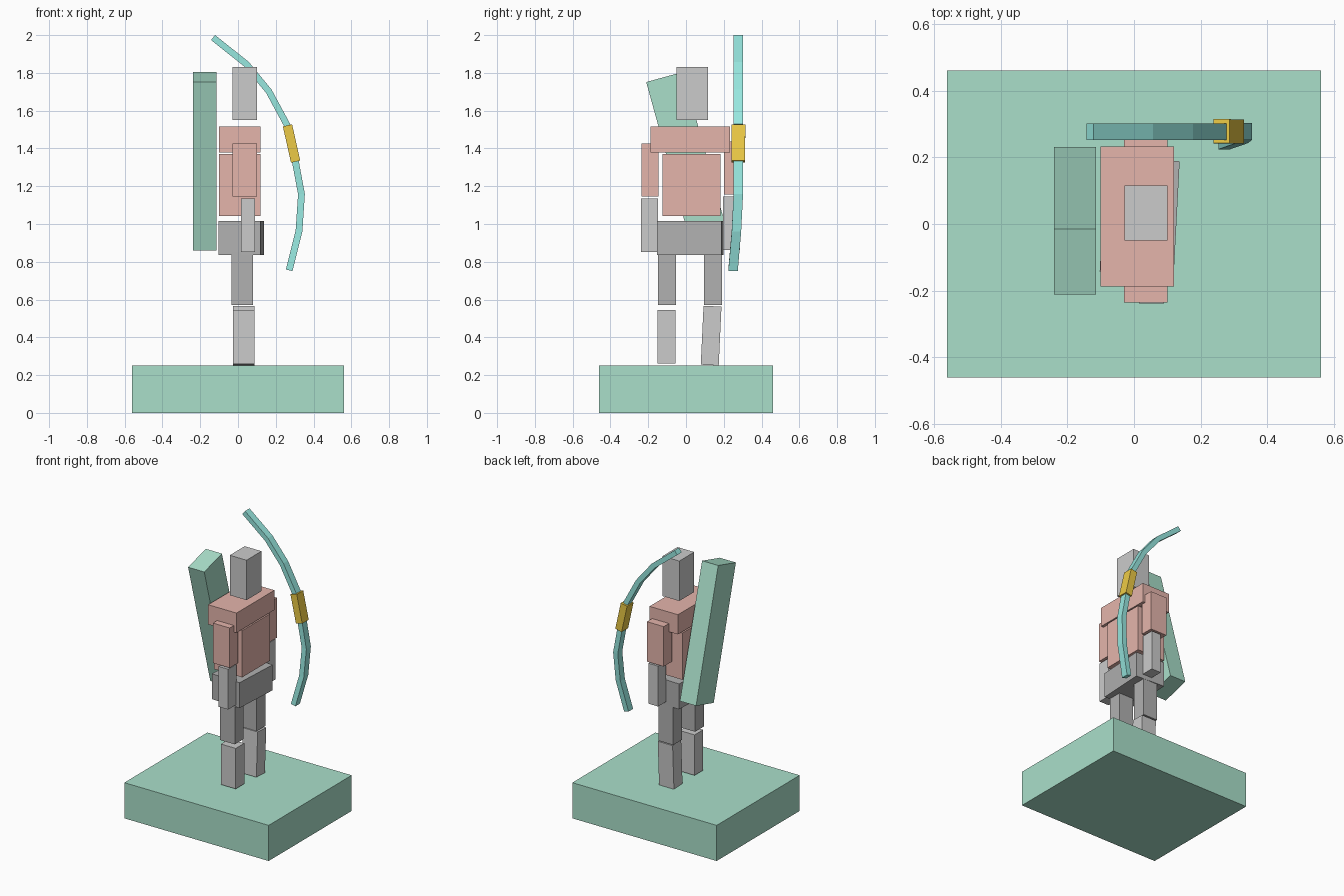
import bpy, bmesh
from math import radians
from mathutils import Vector, Euler

if "Cube" in bpy.data.objects:
    bpy.data.objects.remove(bpy.data.objects["Cube"])


def material(name, rgb):
    m = bpy.data.materials.new(name)
    m.diffuse_color = (*rgb, 1)
    m.use_nodes = True
    m.node_tree.nodes["Principled BSDF"].inputs["Base Color"].default_value = m.diffuse_color
    return m


GREEN = material("green", (0.40, 0.74, 0.59))
RED = material("red", (0.78, 0.46, 0.41))
DARK = material("dark_grey", (0.44, 0.44, 0.44))
TEAL = material("teal", (0.31, 0.80, 0.74))
ORANGE = material("orange", (0.84, 0.59, 0.06))


def finish(name, bm, mat):
    bmesh.ops.recalc_face_normals(bm, faces=bm.faces)
    me = bpy.data.meshes.new(name)
    bm.to_mesh(me)
    bm.free()
    ob = bpy.data.objects.new(name, me)
    bpy.context.collection.objects.link(ob)
    if mat:
        me.materials.append(mat)
    return ob


def box(name, center, size, mat=None, rot=(0, 0, 0)):
    bm = bmesh.new()
    bmesh.ops.create_cube(bm, size=1)
    bmesh.ops.scale(bm, vec=size, verts=bm.verts)
    ob = finish(name, bm, mat)
    ob.location = center
    ob.rotation_euler = Euler([radians(a) for a in rot])
    return ob


def strip(name, pts, thick, width, mat):
    """Mitred rectangular bar along a path bending in the xz plane."""
    pts = [Vector(p) for p in pts]
    bm = bmesh.new()
    rings = []
    for i, p in enumerate(pts):
        t = pts[min(i + 1, len(pts) - 1)] - pts[max(i - 1, 0)]
        n = Vector((t.z, 0, -t.x)).normalized() * thick / 2
        w = Vector((0, width / 2, 0))
        rings.append([bm.verts.new(p + o) for o in (n + w, n - w, -n - w, w - n)])
    for a, b in zip(rings, rings[1:]):
        for j in range(4):
            k = (j + 1) % 4
            bm.faces.new((a[j], a[k], b[k], b[j]))
    bm.faces.new(rings[0])
    bm.faces.new(rings[-1])
    return finish(name, bm, mat)


# Plinth
box("base", (0, 0, 0.125), (1.12, 0.92, 0.25), GREEN)

# Body
box("head", (0.036, 0.033, 1.69), (0.13, 0.166, 0.28))
box("shoulders", (0.01, 0.022, 1.448), (0.22, 0.42, 0.138), RED)
box("torso", (0.01, 0.029, 1.206), (0.22, 0.308, 0.328), RED)
box("hips", (0.017, 0.023, 0.926), (0.222, 0.342, 0.178), DARK, (0, 0, -3))

# Arms
for side, y, dz in (("right", -0.19, 0), ("left", 0.245, 0.012)):
    box(side + "_upper_arm", (0.035, y, 1.285 + dz), (0.13, 0.09, 0.28), RED)
    box(side + "_forearm", (0.053, y - 0.003, 0.993 + dz), (0.075, 0.09, 0.283))

# Legs
for side, y in (("right", -0.1), ("left", 0.143)):
    box(side + "_thigh", (0.022, y, 0.71), (0.113, 0.096, 0.28), DARK)
box("right_shin", (0.03, -0.103, 0.403), (0.115, 0.095, 0.284))
box("left_shin", (0.03, 0.133, 0.409), (0.115, 0.095, 0.312), None, (-2.7, 0, 0))

# Quiver slung at the side
box("quiver", (-0.177, 0.01, 1.333), (0.125, 0.203, 0.924), GREEN, (15.4, 0, 0))

# Bow limbs and grip
strip("bow_upper_limb", [(-0.132, 0.276, 1.987), (0.045, 0.276, 1.846), (0.163, 0.276, 1.703),
                         (0.262, 0.276, 1.52)], 0.034, 0.05, TEAL)
strip("bow_grip", [(0.262, 0.278, 1.522), (0.305, 0.277, 1.33)], 0.05, 0.072, ORANGE)
strip("bow_lower_limb", [(0.304, 0.277, 1.33), (0.336, 0.277, 1.158), (0.323, 0.267, 0.963),
                         (0.271, 0.249, 0.755)], 0.036, 0.05, TEAL)
